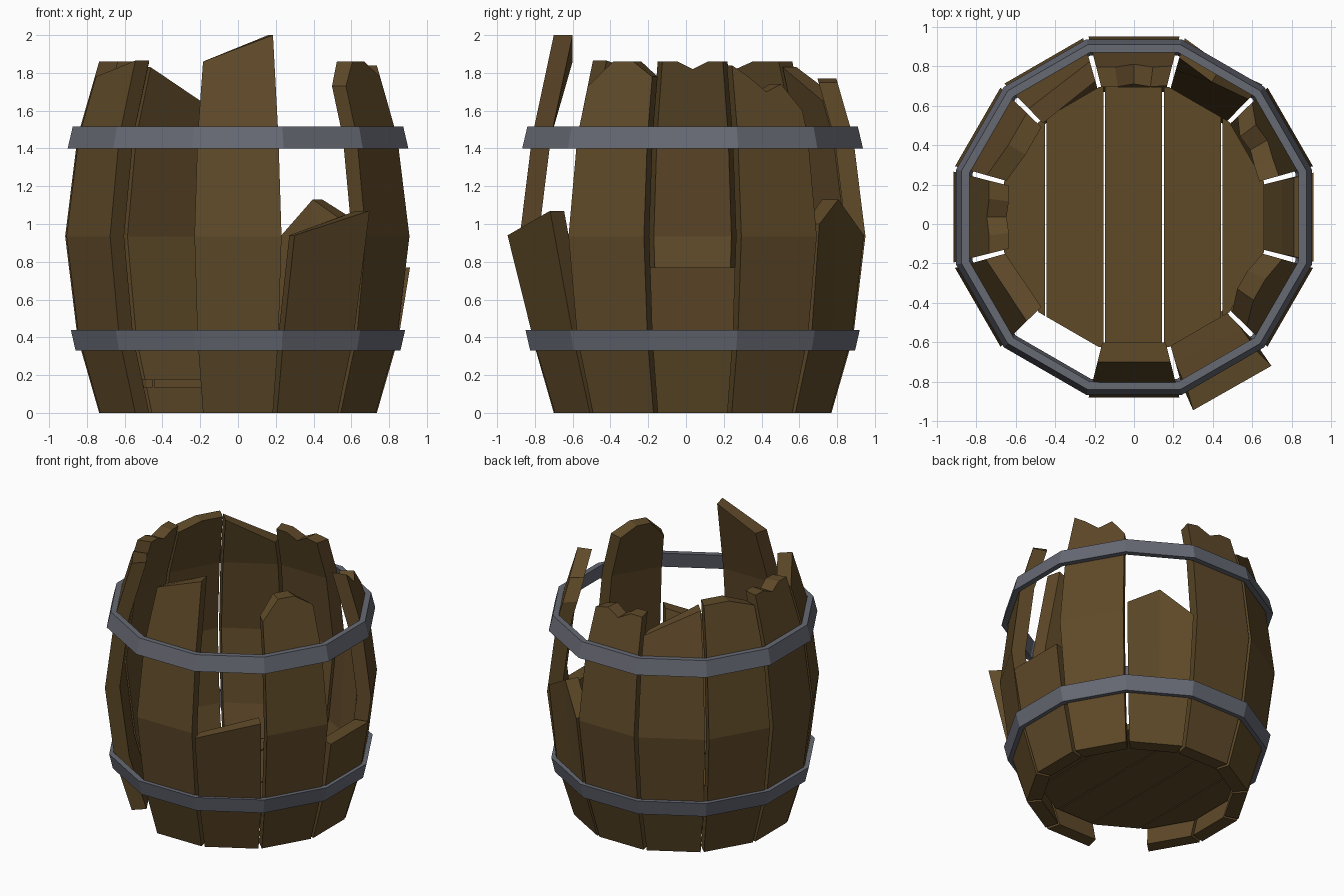
import bpy, bmesh, math
from mathutils import Vector

if "Cube" in bpy.data.objects:
    bpy.data.objects.remove(bpy.data.objects["Cube"])

CY = 0.035                      # barrel axis sits slightly behind the origin
SIDES = 12
T15 = math.tan(math.pi / SIDES)


def material(name, col):
    m = bpy.data.materials.new(name)
    m.diffuse_color = (*col, 1)
    m.use_nodes = True
    m.node_tree.nodes["Principled BSDF"].inputs["Base Color"].default_value = m.diffuse_color
    return m


WOOD = material("aged_wood", (0.115, 0.068, 0.022))
IRON = material("grey_iron", (0.135, 0.142, 0.175))


def finish(bm, name, mat):
    bmesh.ops.recalc_face_normals(bm, faces=bm.faces)
    me = bpy.data.meshes.new(name)
    bm.to_mesh(me)
    bm.free()
    me.materials.append(mat)
    ob = bpy.data.objects.new(name, me)
    bpy.context.collection.objects.link(ob)
    return ob


# Barrel side profile: (height, outer radius)
PROFILE = [(0, 0.735), (0.4, 0.85), (0.935, 0.915), (1.46, 0.85), (1.86, 0.735)]


def radius(z):
    for (z0, r0), (z1, r1) in zip(PROFILE, PROFILE[1:]):
        if z <= z1:
            return r0 + (r1 - r0) * (z - z0) / (z1 - z0)
    return PROFILE[-1][1]


def stave(name, deg, tops, lean=0.0, thick=0.1):
    """Curved plank; tops are the broken-edge heights across its width."""
    a = math.radians(deg)
    out = Vector((math.cos(a), math.sin(a), 0))
    side = Vector((-math.sin(a), math.cos(a), 0))
    n = len(tops)
    levels = [[z] * n for z, _ in PROFILE if z < min(tops) - 0.04] + [list(tops)]
    bm = bmesh.new()
    grid = []
    for row in levels:
        layers = []
        for inset in (0, thick):
            verts = []
            for i, z in enumerate(row):
                r = radius(z) + lean * max(0, z - 0.38) - inset
                w = 0.94 * T15 * (radius(z) - inset)
                t = -1 + 2 * i / (n - 1)
                p = out * r + side * w * t + Vector((0, CY, z))
                verts.append(bm.verts.new(p))
            layers.append(verts)
        grid.append(layers[0] + layers[1][::-1])     # closed loop
    m = 2 * n
    for lo, hi in zip(grid, grid[1:]):
        for i in range(m):
            j = (i + 1) % m
            bm.faces.new((lo[i], lo[j], hi[j], hi[i]))
    for loop in (grid[0], grid[-1]):                 # end grain
        for i in range(n - 1):
            bm.faces.new((loop[i], loop[i + 1], loop[m - 2 - i], loop[m - 1 - i]))
    return finish(bm, name, WOOD)


# Staves round the barrel; the one at -120 degrees is missing
stave("stave_front", -90, [1.86, 2.0])
stave("stave_front_right_short", -60, [0.94, 1.07], lean=0.15)
stave("stave_right_front", -30, [1.73, 1.86, 1.86, 1.78])
stave("stave_right_short", 0, [0.77, 0.77], lean=0.04)
stave("stave_right_back", 30, [1.84, 1.78, 1.70, 1.74, 1.60])
stave("stave_back_right_short", 60, [1.0, 1.13, 0.94])
stave("stave_back", 90, [1.75, 1.77, 1.72, 1.77, 1.77])
stave("stave_back_left", 120, [1.65, 1.83])
stave("stave_left_back", 150, [1.86, 1.86, 1.80])
stave("stave_left", 180, [1.86, 1.86, 1.82, 1.86, 1.86])
stave("stave_left_front", 210, [1.78, 1.865])


# Iron hoops: twelve-sided bands
def hoop(name, z0, r0, z1, r1, thick=0.04):
    bm = bmesh.new()
    k = 1 / math.cos(math.pi / SIDES)
    rings = []
    for i in range(SIDES):
        a = math.radians(15 + 30 * i)
        rings.append([bm.verts.new((r * k * math.cos(a), CY + r * k * math.sin(a), z))
                      for r, z in ((r0, z0), (r1, z1), (r1 - thick, z1), (r0 - thick, z0))])
    for i in range(SIDES):
        p, q = rings[i], rings[(i + 1) % SIDES]
        for j in range(4):
            l = (j + 1) % 4
            bm.faces.new((p[j], q[j], q[l], p[l]))
    return finish(bm, name, IRON)


hoop("lower_hoop", 0.33, 0.86, 0.44, 0.885)
hoop("upper_hoop", 1.40, 0.902, 1.515, 0.875)


# Floor boards: a twelve-sided disc sliced into planks
def floor_board(name, x0, x1):
    bm = bmesh.new()
    r = 0.66 / math.cos(math.pi / SIDES)
    vs = []
    for i in range(SIDES):
        a = math.radians(15 + 30 * i)
        vs.append(bm.verts.new((r * math.cos(a), CY + r * math.sin(a), 0.135)))
    bm.faces.new(vs)
    for x, n in ((x0, -1), (x1, 1)):
        bmesh.ops.bisect_plane(bm, geom=bm.verts[:] + bm.edges[:] + bm.faces[:],
                               plane_co=(x, 0, 0), plane_no=(n, 0, 0), clear_outer=True)
    res = bmesh.ops.extrude_face_region(bm, geom=bm.faces[:] + bm.edges[:] + bm.verts[:],
                                        use_keep_orig=True)
    top = [g for g in res["geom"] if isinstance(g, bmesh.types.BMVert)]
    bmesh.ops.translate(bm, verts=top, vec=(0, 0, 0.045))
    return finish(bm, name, WOOD)


cuts = [-0.75, -0.448, -0.15, 0.147, 0.445, 0.75]
for i, (a, b) in enumerate(zip(cuts, cuts[1:])):
    floor_board(f"floor_board_{i + 1}", a + 0.004, b - 0.004)
